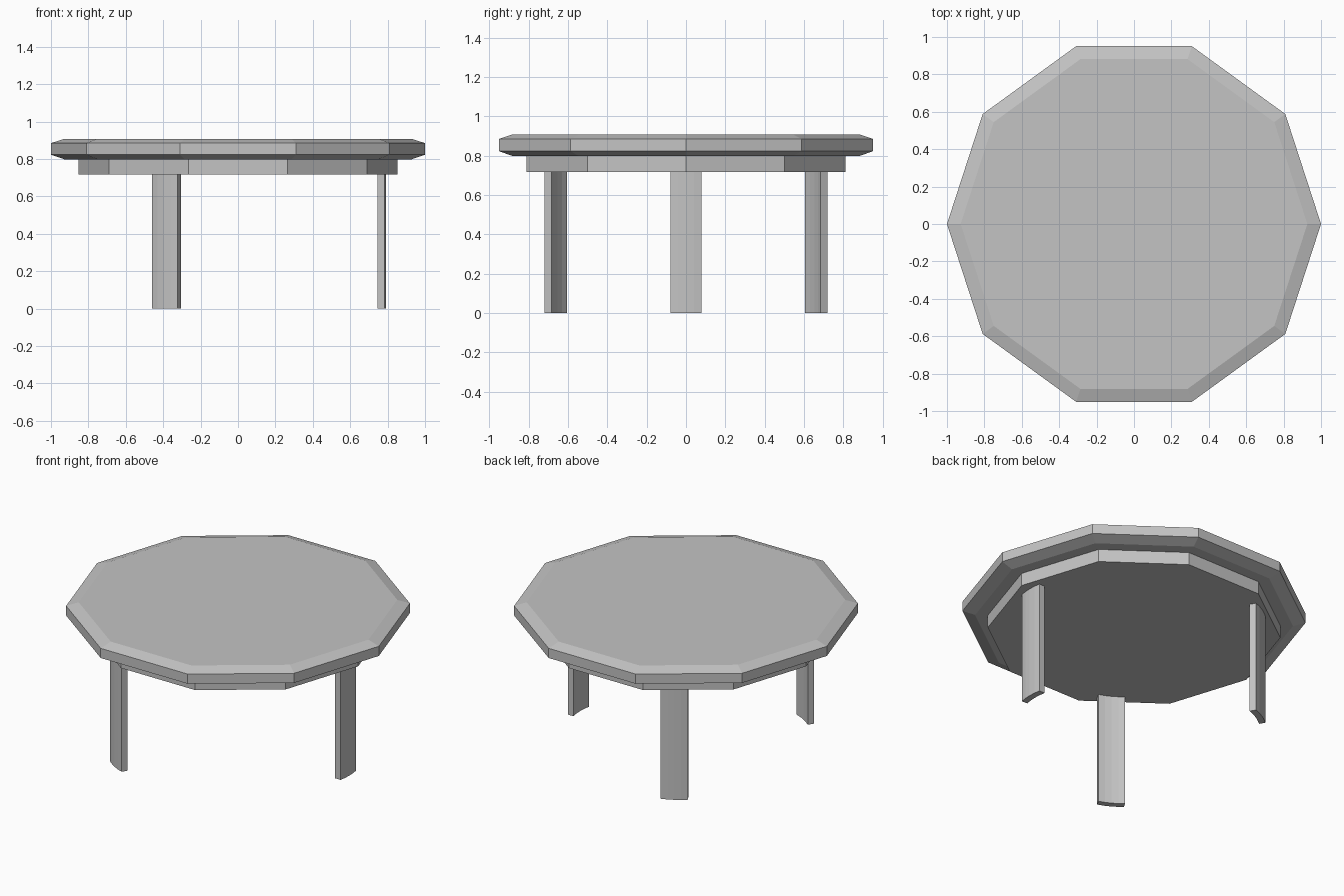
import bpy, bmesh, math
from mathutils import Matrix

cube = bpy.data.objects.get("Cube")
if cube:
    bpy.data.objects.remove(cube, do_unlink=True)

grey = bpy.data.materials.new("plain_grey")
grey.use_nodes = True
COLOUR = (0.55, 0.55, 0.55, 1)
grey.diffuse_color = COLOUR
grey.node_tree.nodes["Principled BSDF"].inputs["Base Color"].default_value = COLOUR


def finish(name, bm):
    bmesh.ops.recalc_face_normals(bm, faces=bm.faces)
    mesh = bpy.data.meshes.new(name)
    bm.to_mesh(mesh)
    bm.free()
    mesh.materials.append(grey)
    obj = bpy.data.objects.new(name, mesh)
    bpy.context.collection.objects.link(obj)
    return obj


def stacked_prism(name, profile, sides=10):
    """Closed prism through (radius, height) rings."""
    bm = bmesh.new()
    rings = []
    for r, z in profile:
        rings.append([bm.verts.new((r * math.cos(math.tau * i / sides),
                                    r * math.sin(math.tau * i / sides), z))
                      for i in range(sides)])
    for low, high in zip(rings, rings[1:]):
        for i in range(sides):
            j = (i + 1) % sides
            bm.faces.new((low[i], low[j], high[j], high[i]))
    bm.faces.new(rings[0])
    bm.faces.new(rings[-1])
    return finish(name, bm)


def curved_leg(name, angle, height=0.717, half=0.079, steps=4):
    """Upright plank whose cross-section bows outwards."""
    bm = bmesh.new()
    outline = []
    for apex, order in ((0.792, 1), (0.753, -1)):
        for k in range(steps + 1):
            t = order * (2 * k / steps - 1)
            outline.append((apex - 0.008 * t * t, half * t))
    base = bm.faces.new([bm.verts.new((x, y, 0)) for x, y in outline])
    grown = bmesh.ops.extrude_face_region(bm, geom=[base], use_keep_orig=True)
    top = [v for v in grown["geom"] if isinstance(v, bmesh.types.BMVert)]
    bmesh.ops.translate(bm, verts=top, vec=(0, 0, height))
    bm.transform(Matrix.Rotation(angle, 4, "Z"))
    return finish(name, bm)


# Chamfered ten-sided top and the narrower apron below it
stacked_prism("table_top", [(0.927, 0.798), (1, 0.823), (1, 0.885), (0.927, 0.908)])
stacked_prism("apron", [(0.853, 0.717), (0.853, 0.798)])

# Three legs spaced evenly around the centre
for side, turn in (("left", 0), ("back_right", 1), ("front_right", 2)):
    curved_leg(side + "_leg", math.tau * turn / 3)
